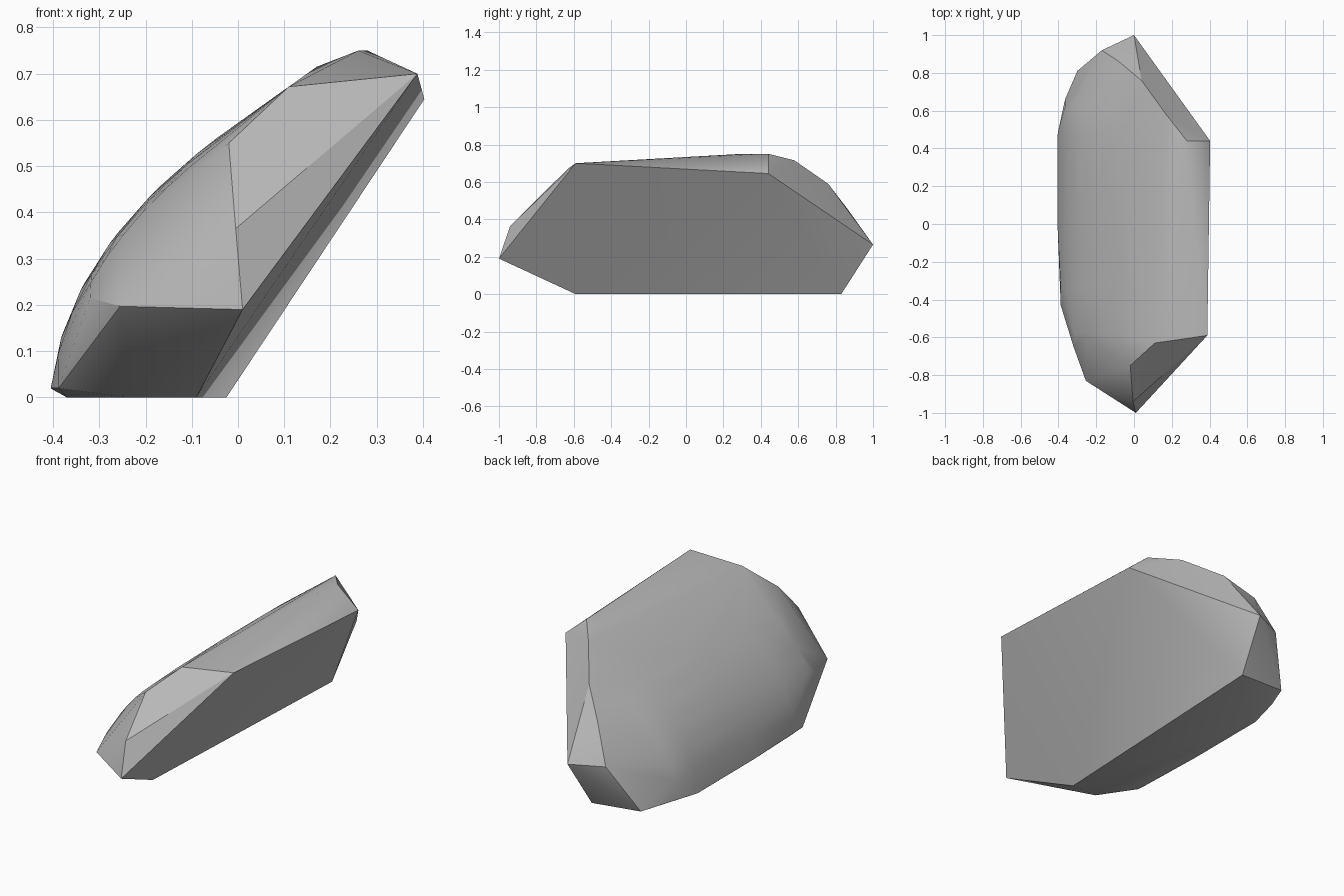
import bpy
import bmesh
import math
from mathutils import Vector

# Remove the default cube only
default_cube = bpy.data.objects.get("Cube")
if default_cube:
    bpy.data.objects.remove(default_cube, do_unlink=True)


def make_material(name, colour):
    material = bpy.data.materials.new(name)
    material.use_nodes = True
    material.diffuse_color = colour
    shader = next(n for n in material.node_tree.nodes if n.type == 'BSDF_PRINCIPLED')
    shader.inputs["Base Color"].default_value = colour
    return material


def arc_point(t):
    """Point on the domed cross-section, running from the ground to the crest."""
    start = Vector((-.405, .02))
    middle = Vector((-.36, .43))
    end = Vector((.26, .75))
    return start * (1 - t) ** 2 + middle * 2 * t * (1 - t) + end * t ** 2


def dome_section(y, t_low, t_high, inset, steps=7):
    """Slice of the dome at depth y, pulled slightly inward by inset."""
    inward = Vector((.67, -.74)) * inset
    points = []
    for i in range(steps + 1):
        p = arc_point(t_low + (t_high - t_low) * i / steps) + inward
        points.append((p.x, y, p.y))
    return points


# Chipped flat side of the stone
flat_side = [(.388, -.59, .7), (.403, .44, .645), (0, 1, .265),
             (-.025, .83, 0), (-.09, -.59, 0), (.01, -1, .19)]

# Broken front end
front_end = [(.11, -.63, .672), (-.02, -.75, .55), (-.005, -.94, .365),
             (-.255, -.83, .197), (-.32, -.65, .215),
             (-.388, -.43, .02), (-.24, -.59, 0)]

# Broken back end
back_end = [(.28, .44, .75), (.17, .58, .715), (.04, .76, .59),
            (-.08, .86, .46), (-.17, .92, .265), (-.3, .81, .02),
            (-.365, .66, .03)]

# Flat resting base
base = [(-.27, .76, 0), (-.37, .45, 0), (-.37, -.35, 0)]

# Smooth rounded back of the stone
dome = []
for section in [(-.58, .3, .78, .012), (-.35, .1, .85, .004), (0, 0, .93, 0),
                (.3, 0, 1, 0), (.48, 0, .95, .002), (.62, .15, .82, .02)]:
    dome += dome_section(*section)

# Wrap all the points in one solid stone
bm = bmesh.new()
for point in flat_side + front_end + back_end + base + dome:
    bm.verts.new(point)
hull = bmesh.ops.convex_hull(bm, input=bm.verts[:])
loose = [v for v in bm.verts if not v.link_faces]
bmesh.ops.delete(bm, geom=loose, context='VERTS')
bmesh.ops.recalc_face_normals(bm, faces=bm.faces[:])

mesh = bpy.data.meshes.new("rock")
bm.to_mesh(mesh)
bm.free()
rock = bpy.data.objects.new("rock", mesh)
bpy.context.collection.objects.link(rock)
mesh.materials.append(make_material("stone grey", (.5, .5, .5, 1)))

# Smooth dome with crisp broken edges
bpy.ops.object.select_all(action='DESELECT')
rock.select_set(True)
bpy.context.view_layer.objects.active = rock
bpy.ops.object.shade_smooth_by_angle(angle=math.radians(30))
